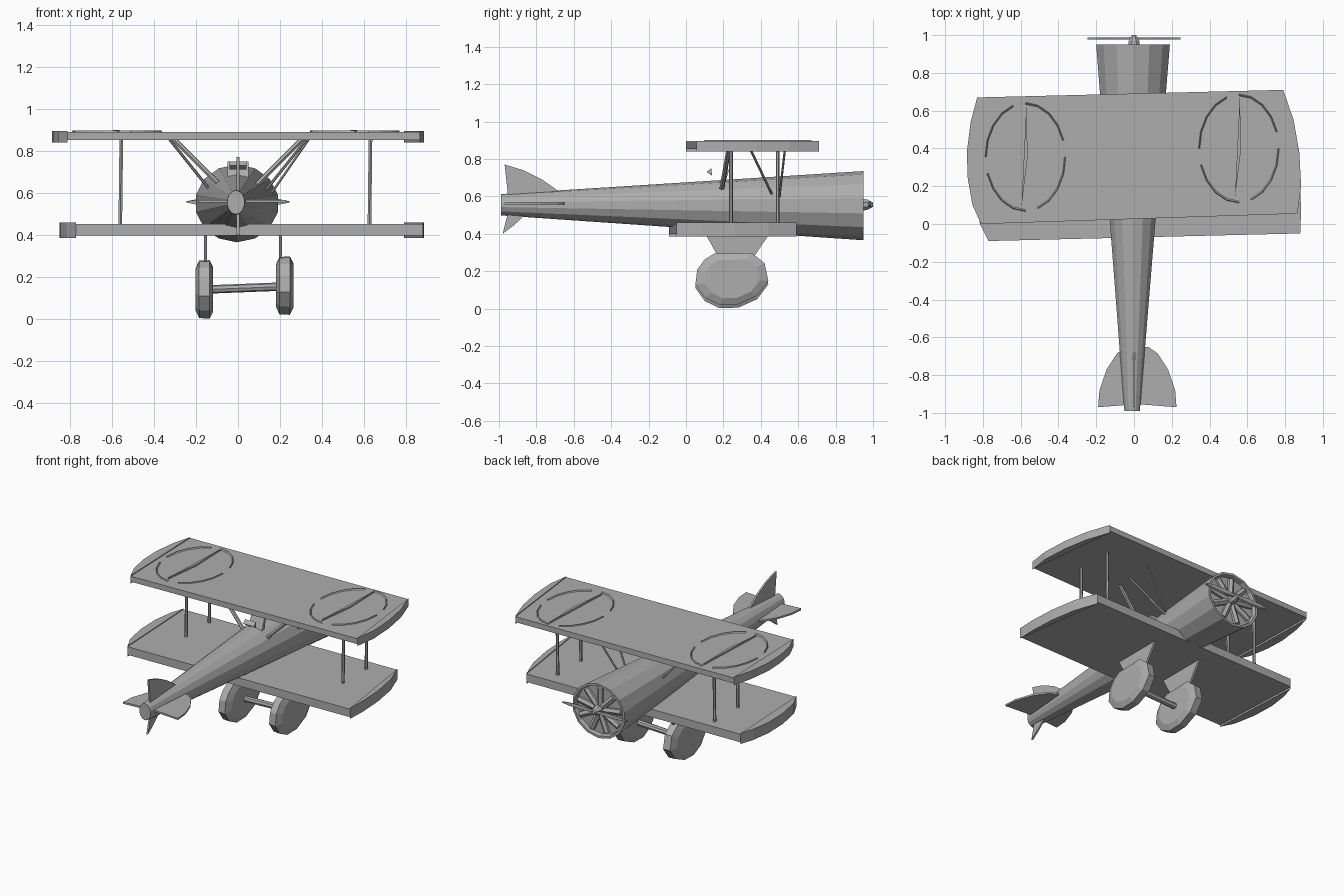
import bpy, bmesh
from math import sin, cos, pi
from mathutils import Vector

cube = bpy.data.objects.get("Cube")
if cube:
    bpy.data.objects.remove(cube, do_unlink=True)

GREY = (0.42, 0.42, 0.42, 1)
mat = bpy.data.materials.new("plain grey")
mat.use_nodes = True
mat.diffuse_color = GREY
mat.node_tree.nodes["Principled BSDF"].inputs["Base Color"].default_value = GREY
mat.node_tree.nodes["Principled BSDF"].inputs["Roughness"].default_value = 0.8


def finish(name, bm):
    bmesh.ops.recalc_face_normals(bm, faces=bm.faces[:])
    mesh = bpy.data.meshes.new(name)
    bm.to_mesh(mesh)
    bm.free()
    mesh.materials.append(mat)
    obj = bpy.data.objects.new(name, mesh)
    bpy.context.collection.objects.link(obj)
    return obj


def loft(name, rings):
    """Skin a list of point rings and cap both ends."""
    bm = bmesh.new()
    loops = [[bm.verts.new(p) for p in ring] for ring in rings]
    n = len(loops[0])
    for a, b in zip(loops, loops[1:]):
        for i in range(n):
            j = (i + 1) % n
            bm.faces.new((a[i], a[j], b[j], b[i]))
    bm.faces.new(loops[0])
    bm.faces.new(loops[-1])
    return finish(name, bm)


def plate(name, outline, axis, low, high):
    """Extrude a 2D outline along x (outline = y, z) or z (outline = x, y)."""
    def at(level):
        return [(level, a, b) if axis == "x" else (a, b, level) for a, b in outline]
    return loft(name, [at(low), at(high)])


def rod(name, start, end, radius, sides=6):
    start, end = Vector(start), Vector(end)
    turn = (end - start).to_track_quat("Z", "Y")
    circle = [turn @ Vector((radius * cos(2 * pi * i / sides), radius * sin(2 * pi * i / sides), 0))
              for i in range(sides)]
    return loft(name, [[p + c for c in circle] for p in (start, end)])


def oval(y, cx, cz, rx, rz, sides=14):
    return [(cx + rx * cos(2 * pi * (i + .5) / sides), y, cz + rz * sin(2 * pi * (i + .5) / sides))
            for i in range(sides)]


# Fuselage: straight taper with a recessed nose
loft("fuselage", [
    oval(-0.99, -0.01, 0.555, 0.042, 0.057),
    oval(0.95, -0.005, 0.55, 0.2, 0.185),
    oval(0.95, -0.005, 0.55, 0.185, 0.17),
    oval(0.92, -0.005, 0.55, 0.18, 0.165)])

# Radial engine cylinders, hub and propeller
for i in range(9):
    a = 2 * pi * i / 9 + 0.2
    rod("engine_cylinder", (0.03 * cos(a), 0.925, 0.55 + 0.03 * sin(a)),
        (0.165 * cos(a), 0.925, 0.55 + 0.15 * sin(a)), 0.022)
loft("propeller_hub", [oval(0.9, 0, 0.555, 0.04, 0.04, 8), oval(0.97, 0, 0.555, 0.03, 0.03, 8),
                       oval(1.0, 0, 0.555, 0.012, 0.012, 8)])
for s in (-1, 1):
    loft("propeller_blade", [
        [(s * x, 0.982 + dy, 0.557 + dz) for dy, dz in ((-.006, -w), (.006, -w * .6), (.006, w), (-.006, w * .6))]
        for x, w in ((0.01, 0.01), (0.1, 0.018), (0.19, 0.014), (0.245, 0.003))])

# Wings: a flat slab and a thicker curved tip at each end
upper = [(-0.83, 0.67), (-0.865, 0.54), (-0.885, 0.38), (-0.88, 0.24), (-0.855, 0.1), (-0.81, 0.0),
         (0.865, 0.055), (0.885, 0.2), (0.875, 0.38), (0.845, 0.55), (0.79, 0.71)]
lower = [(-0.8, 0.555), (-0.83, 0.46), (-0.85, 0.32), (-0.845, 0.16), (-0.815, 0.0), (-0.77, -0.09),
         (0.88, -0.05), (0.885, 0.08), (0.875, 0.26), (0.845, 0.44), (0.79, 0.59)]
for label, shape, low, high in (("upper", upper, 0.852, 0.889), ("lower", lower, 0.398, 0.453)):
    slab = [shape[0], shape[5], shape[6], shape[10]]
    plate(label + "_wing", slab, "z", low, high)
    for side, tip in (("right", shape[:6]), ("left", shape[6:])):
        mid = (low + high) / 2
        inner = [(p[0] * 0.96, p[1]) for p in tip[1:-1]]
        full = [(x, y, z) for z in (low, high) for x, y in tip]
        plate(f"{label}_wing_{side}_tip", tip, "z", low - 0.012, high + 0.006)

# Round wing markings: shallow rings with a slim raised spine
for side, cx, cy in (("right", -0.575, 0.355), ("left", 0.555, 0.4)):
    bm = bmesh.new()
    n = 20
    grid = []
    for k, z in ((1.0, 0.887), (0.985, 0.896), (0.96, 0.889)):
        grid.append([bm.verts.new((cx + 0.215 * k * cos(2 * pi * i / n),
                                   cy + 0.29 * k * sin(2 * pi * i / n), z)) for i in range(n)])
    for a, b in zip(grid, grid[1:]):
        for i in range(n):
            if i % 5:
                j = (i + 1) % n
                bm.faces.new((a[i], a[j], b[j], b[i]))
    finish(side + "_wing_ring", bm)
    plate(side + "_wing_spine", [(cx + 0.005, cy + 0.27), (cx - 0.008, cy), (cx - 0.02, cy - 0.26),
                                 (cx + 0.012, cy)], "z", 0.885, 0.9)

# Struts between the wings
for x in (-0.56, 0.625):
    for y in (0.24, 0.49):
        rod("wing_strut", (x, y, 0.44), (x + 0.005, y, 0.86), 0.01)

# Slanted struts from the body to the upper wing
for s in (-1, 1):
    rod("rear_body_strut", (s * 0.08, 0.19, 0.63), (s * 0.31, 0.23, 0.86), 0.013)
    rod("front_body_strut", (s * 0.13, 0.46, 0.61), (s * 0.33, 0.34, 0.86), 0.007)
rod("extra_body_strut", (0.16, 0.5, 0.6), (0.34, 0.53, 0.86), 0.006)

# Small windscreen ahead of the cockpit
plate("windscreen", [(0.17, 0.64), (0.2, 0.64), (0.23, 0.74), (0.215, 0.75)], "x", -0.05, 0.05)
plate("headrest", [(0.11, 0.73), (0.14, 0.71), (0.135, 0.75)], "x", -0.04, 0.04)

# Tail surfaces
plate("tail_fin", [(-0.95, 0.59), (-0.97, 0.77), (-0.87, 0.74), (-0.77, 0.69), (-0.67, 0.62), (-0.7, 0.58)],
      "x", -0.006, 0.006)
plate("lower_fin", [(-0.95, 0.52), (-0.98, 0.4), (-0.92, 0.445), (-0.86, 0.5), (-0.86, 0.53)],
      "x", -0.006, 0.006)
for side, s, shift in (("right", -1, 0.0), ("left", 1, 0.035)):
    half = [(0.0, -0.955), (0.19, -0.97), (0.183, -0.88), (0.145, -0.77), (0.09, -0.685), (0.04, -0.65), (0, -0.65)]
    plate(side + "_tailplane", [(s * (x + shift), y) for x, y in half], "z", 0.555, 0.567)

# Undercarriage: faceted wheels, V-shaped legs and the axle
wheel = [(0.15, 0.285), (0.35, 0.29), (0.42, 0.235), (0.44, 0.14), (0.38, 0.06), (0.28, 0.015),
         (0.18, 0.012), (0.1, 0.05), (0.05, 0.12), (0.06, 0.2), (0.1, 0.255)]
for side, x, lift in (("right", -0.16, -0.01), ("left", 0.222, 0.008)):
    rings = []
    for dx, k in ((-0.042, 0.72), (-0.025, 0.98), (0.025, 1.0), (0.042, 0.75)):
        rings.append([(x + dx, 0.25 + (y - 0.25) * k, 0.15 + (z - 0.15) * k + lift) for y, z in wheel])
    loft(side + "_wheel", rings)
    leg = x - 0.02 if x > 0 else x + 0.005
    plate(side + "_wheel_leg", [(0.1, 0.405), (0.25, 0.14), (0.27, 0.14), (0.45, 0.405)], "x", leg - 0.007, leg + 0.007)
rod("axle", (-0.16, 0.25, 0.14), (0.22, 0.25, 0.155), 0.02, 8)
